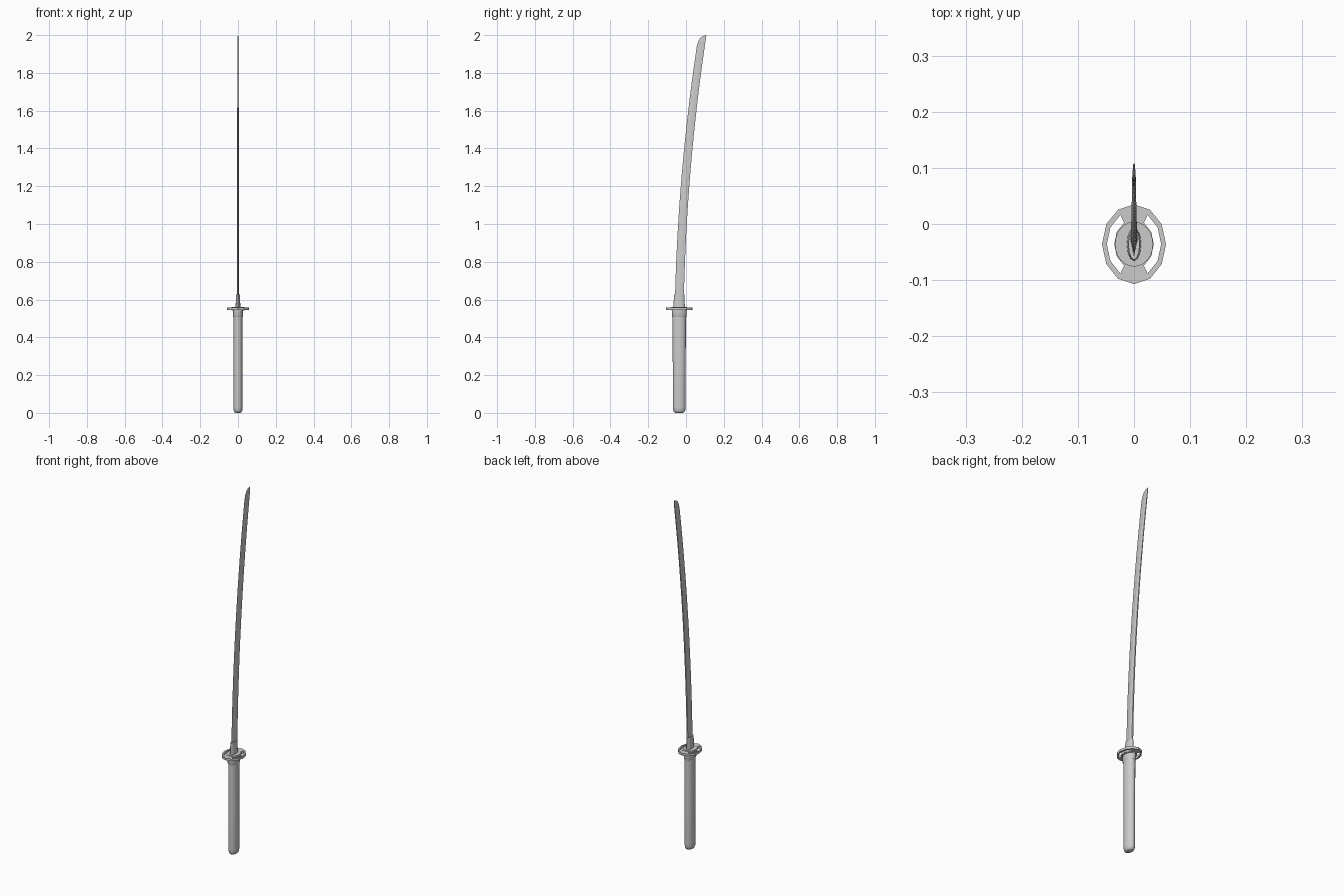
import bpy, bmesh
from math import sin, cos, pi

if "Cube" in bpy.data.objects:
    bpy.data.objects.remove(bpy.data.objects["Cube"])

CY = -0.036  # centre line of the hilt


def make_object(name, rings, smooth=False):
    """Loft closed rings of points and cap both ends."""
    bm = bmesh.new()
    loops = [[bm.verts.new(p) for p in ring] for ring in rings]
    n = len(loops[0])
    for a, b in zip(loops, loops[1:]):
        for i in range(n):
            j = (i + 1) % n
            bm.faces.new((a[i], a[j], b[j], b[i]))
    bm.faces.new(loops[0][::-1])
    bm.faces.new(loops[-1])
    return finish(name, bm, smooth)


def finish(name, bm, smooth=False):
    bmesh.ops.recalc_face_normals(bm, faces=bm.faces)
    mesh = bpy.data.meshes.new(name)
    bm.to_mesh(mesh)
    bm.free()
    obj = bpy.data.objects.new(name, mesh)
    bpy.context.collection.objects.link(obj)
    if smooth:
        bpy.ops.object.select_all(action='DESELECT')
        obj.select_set(True)
        bpy.context.view_layer.objects.active = obj
        bpy.ops.object.shade_smooth_by_angle(angle=0.7)
    return obj


def oval(rx, ry, z, n=24, cy=CY):
    return [(rx * cos(2 * pi * i / n), cy + ry * sin(2 * pi * i / n), z) for i in range(n)]


# Grip with rounded pommel
make_object("grip", [oval(rx, ry, z) for rx, ry, z in (
    (0.013, 0.020, 0.0), (0.019, 0.027, 0.004), (0.023, 0.032, 0.014),
    (0.0245, 0.0335, 0.03), (0.0245, 0.034, 0.25), (0.0245, 0.036, 0.515))], True)

# Collar under the guard
make_object("grip_collar", [oval(rx, ry, z) for rx, ry, z in (
    (0.025, 0.037, 0.507), (0.027, 0.039, 0.511), (0.027, 0.039, 0.545))], True)

# Thin washers on both sides of the guard
for name, z in (("lower_washer", 0.541), ("upper_washer", 0.556)):
    make_object(name, [oval(0.034, 0.040, z), oval(0.034, 0.040, z + 0.005)], True)

# Twelve-sided guard with an opening on each side
bm = bmesh.new()
N = 12
rings = [[bm.verts.new(p) for p in oval(0.057 * s, 0.071 * s, 0.545, N)]
         for s in (1, 0.85, 0.62)]
for k in (0, 1):
    for i in range(N):
        if k == 1 and i not in (2, 3, 8, 9):
            continue
        j = (i + 1) % N
        bm.faces.new((rings[k][i], rings[k][j], rings[k + 1][j], rings[k + 1][i]))
bm.faces.new(rings[2])
ext = bmesh.ops.extrude_face_region(bm, geom=bm.faces[:], use_keep_orig=True)
for v in ext["geom"]:
    if isinstance(v, bmesh.types.BMVert):
        v.co.z += 0.013
finish("guard", bm)

# Blade collar
make_object("blade_collar", [oval(0.013, 0.030, 0.555, 12), oval(0.010, 0.028, 0.627, 12)], True)


# Curved blade: edge on -y, ridge, flat spine on +y
def spine_y(z):
    t = (z - 0.62) / 1.38
    return -0.011 + 0.03 * t + 0.089 * t * t


def section(z, edge=None):
    t = (z - 0.62) / 1.38
    s = spine_y(z)
    e = s - (0.047 - 0.005 * t) if edge is None else edge
    th = (0.0065 - 0.0035 * t) * min(1, (s - e) / 0.04)
    ridge = e + 0.62 * (s - e)
    return [(0, e, z), (th, ridge, z), (th * 0.6, s, z), (-th * 0.6, s, z), (-th, ridge, z)]


blade = [section(0.60 + 1.34 * i / 14) for i in range(15)]
blade += [section(z, e) for z, e in ((1.965, 0.064), (1.982, 0.073), (1.993, 0.086), (2.0, 0.106))]
make_object("blade", blade)
